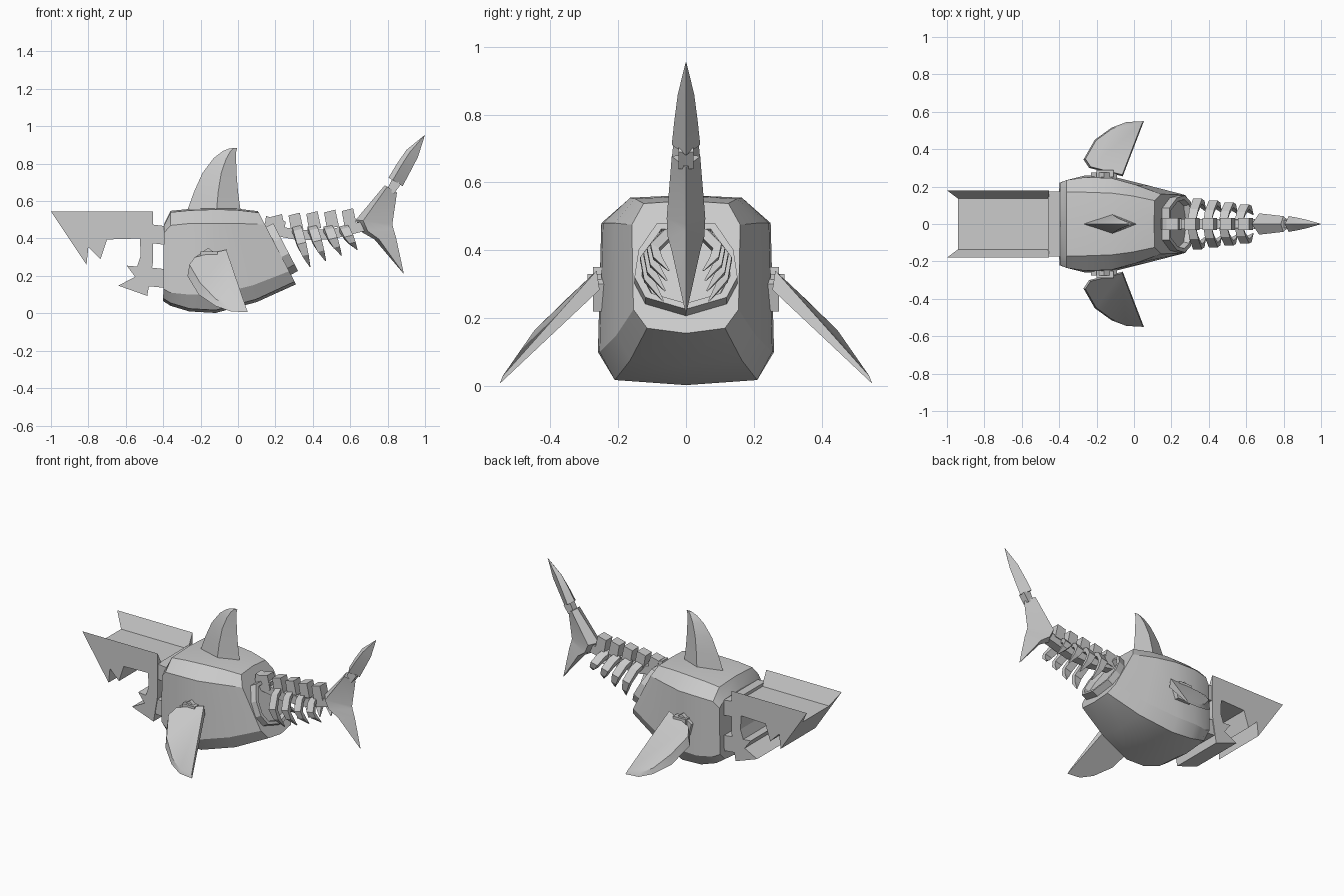
import bpy, bmesh, math
from mathutils import Vector

if "Cube" in bpy.data.objects:
    bpy.data.objects.remove(bpy.data.objects["Cube"])


def loft(name, rings, smooth=0):
    """Skin a list of equal-length rings and cap both ends."""
    bm = bmesh.new()
    vs = [[bm.verts.new(p) for p in r] for r in rings]
    n = len(rings[0])
    for a, b in zip(vs, vs[1:]):
        for i in range(n):
            j = (i + 1) % n
            bm.faces.new((a[i], a[j], b[j], b[i]))
    bm.faces.new(vs[0][::-1])
    bm.faces.new(vs[-1])
    bmesh.ops.remove_doubles(bm, verts=bm.verts, dist=0.0005)
    bmesh.ops.recalc_face_normals(bm, faces=bm.faces)
    me = bpy.data.meshes.new(name)
    bm.to_mesh(me)
    bm.free()
    ob = bpy.data.objects.new(name, me)
    bpy.context.collection.objects.link(ob)
    if smooth:
        bpy.ops.object.select_all(action='DESELECT')
        ob.select_set(True)
        bpy.context.view_layer.objects.active = ob
        bpy.ops.object.shade_smooth_by_angle(angle=math.radians(smooth))
    return ob


def slab(name, profile, y0, y1):
    """Extrude an (x, z) profile along y."""
    return loft(name, [[(x, y, z) for x, z in profile] for y in (y0, y1)])


def fin(name, sections, f):
    """Upright fin: each section is lead point, trail point, half width at fraction f."""
    rings = []
    for (x0, z0), (x1, z1), w in sections:
        mx, mz = x0 + (x1 - x0) * f, z0 + (z1 - z0) * f
        rings.append([(x0, 0, z0), (mx, w, mz), (x1, 0, z1), (mx, -w, mz)])
    return loft(name, rings, 35)


# Body: faceted barrel whose rear end is cut on a slant
def body_ring(xb, slant, zb, wb, zl, wl, wu, zu, wt, zt):
    half = [(wb, zb + .015), (wl, zl), (wu, zu), (wt, zt)]
    pts = [(0, zb)] + half + [(0, zt + .008)] + [(-y, z) for y, z in half[::-1]]
    return [(xb - slant * (z - zb), y, z) for y, z in pts]


loft("body", [
    body_ring(-.40, -.01, .065, .17, .13, .22, .22, .43, .17, .47),
    body_ring(-.36, 0, .04, .20, .11, .235, .235, .47, .17, .54),
    body_ring(-.26, 0, .01, .215, .10, .26, .25, .48, .17, .55),
    body_ring(-.12, 0, .002, .21, .10, .255, .245, .48, .165, .555),
    body_ring(.10, .22, .06, .165, .15, .205, .21, .48, .15, .552),
    body_ring(.31, .52, .155, .115, .225, .155, .16, .475, .125, .538)], 25)

# Rear collar around the spine
octagon = [(0, -.125), (.12, -.09), (.152, -.03), (.14, .05),
           (.085, .13), (-.085, .13), (-.14, .05), (-.152, -.03), (-.12, -.09)]


def collar_ring(d, s):
    return [(.225 - .52 * v * s + .89 * d, u * s, .335 + v * s + .46 * d) for u, v in octagon]


loft("rear_collar", [collar_ring(-.02, 1), collar_ring(.035, 1),
                     collar_ring(.035, .86), collar_ring(.003, .80)])

# Head: toothed C-shaped jaw with a channel along the top
slab("jaw", [(-.94, .455), (-.81, .26), (-.80, .355), (-.735, .29), (-.70, .395),
             (-.525, .40), (-.52, .31), (-.54, .25), (-.595, .255), (-.55, .195),
             (-.64, .148), (-.485, .093), (-.455, .27), (-.455, .455)], -.18, .18)
for s in (-1, 1):
    loft("jaw_ridge", [[(xa, s * .135, .455), (xa, s * .18, .455), (xb, s * .18, .545)]
                       for xa, xb in ((-.94, -1), (-.455, -.455))])

# Neck joints
slab("upper_neck", [(-.46, .375), (-.38, .365), (-.38, .465), (-.46, .475)], -.175, .175)
slab("lower_neck", [(-.48, .145), (-.38, .135), (-.38, .235), (-.47, .245)], -.175, .175)

# Dorsal fin
fin("dorsal_fin", [
    ((-.275, .54), (.015, .54), .052),
    ((-.235, .65), (0, .65), .044),
    ((-.19, .75), (-.008, .75), .034),
    ((-.13, .83), (-.01, .82), .022),
    ((-.08, .868), (-.01, .862), .013),
    ((-.045, .882), (-.005, .884), .005)], .55)

# Pectoral fins: flat underside, thickness fading to the tip, with mounts
fin_outline = [(-.27, .345), (-.24, .30), (-.06, .255), (.053, .55),
               (-.04, .545), (-.12, .515), (-.21, .45)]
for s in (-1, 1):
    rings = []
    for k, t in ((1, 0), (.94, .25)):
        ring = []
        for x, y in fin_outline:
            x2, y2 = -.1 + (x + .1) * k, .40 + (y - .40) * k
            gap = .55 - y2
            ring.append((x2, s * y2, .006 + gap * .94 + min(.065, gap * 2 * t + .01 * (t > 0))))
        rings.append(ring)
    loft("pectoral_fin", rings, 25)
    slab("fin_mount", [(-.23, .30), (-.21, .22), (-.11, .22), (-.09, .30), (-.16, .35)],
         s * .23, s * .275)
    slab("fin_pivot", [(-.20, .28), (-.11, .28), (-.11, .33), (-.20, .33)], s * .25, s * .29)

# Spine rod
spine = [(.14, .45), (.33, .415), (.50, .42), (.68, .465)]
loft("spine", [[(x, -.028, z - .025), (x, .028, z - .025), (x, .028, z + .03), (x, -.028, z + .03)]
               for x, z in spine])
slab("spine_root", [(.14, .45), (.245, .43), (.255, .49), (.15, .52)], -.03, .03)

# Vertebrae and curved ribs
for i in range(5):
    x, z = .20 + .095 * i, .475 + .008 * i
    slab("vertebra", [(x - .01, z - .045), (x + .055, z - .035),
                      (x + .035, z + .055), (x - .025, z + .04)], -.033, .033)
for i in range(4):
    tx, tz, w = .385 + .084 * i, .25 + .03 * i, .122 - .01 * i
    top = .455
    drop = top - tz
    for s in (-1, 1):
        rings = []
        for dx, y, dz, r in ((-.075, .02, 0, .022), (-.065, .6 * w, .1, .024),
                             (-.045, w, .42, .024), (-.025, .9 * w, .7, .017), (0, .55 * w, 1, .002)):
            c = Vector((tx + dx, s * y, top - dz * drop))
            n = Vector((0, s * y, .04 + (.45 - dz) * drop)).normalized() * min(.014, r)
            e = Vector((r, 0, r * .25))
            rings.append([c - e - n, c + e - n, c + e + n, c - e + n])
        loft("rib", rings)

# Tail fin, its joint and the upper tip
fin("tail_fin", [
    ((.884, .213), (.886, .215), .001),
    ((.73, .395), (.845, .405), .042),
    ((.66, .435), (.83, .455), .054),
    ((.63, .50), (.825, .475), .057),
    ((.785, .685), (.85, .645), .042)], .2)
slab("tail_joint", [(.795, .66), (.835, .64), (.87, .69), (.83, .73)], -.022, .022)
fin("tail_tip", [
    ((.805, .725), (.88, .68), .042),
    ((.85, .80), (.92, .755), .034),
    ((.90, .873), (.962, .835), .024),
    ((.999, .954), (1, .955), .001)], .3)
